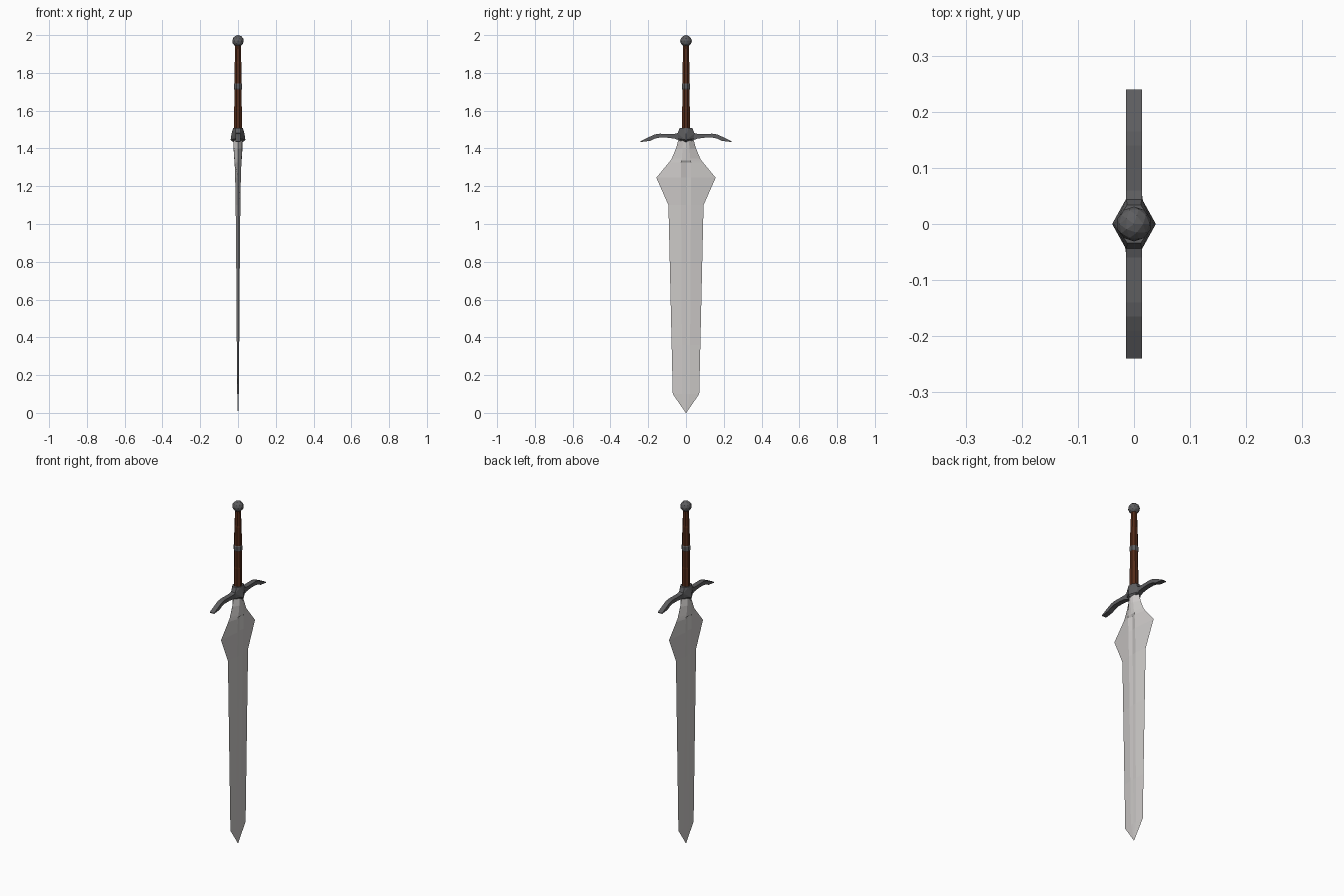
import bpy, bmesh, math

if "Cube" in bpy.data.objects:
    bpy.data.objects.remove(bpy.data.objects["Cube"])


def material(name, rgb):
    m = bpy.data.materials.new(name)
    m.diffuse_color = (*rgb, 1)
    m.use_nodes = True
    m.node_tree.nodes["Principled BSDF"].inputs["Base Color"].default_value = m.diffuse_color
    return m


STEEL = material("pale_steel", (0.6, 0.58, 0.57))
IRON = material("dark_iron", (0.11, 0.11, 0.115))
LEATHER = material("brown_leather", (0.09, 0.025, 0.01))


def finish(bm, name, mat):
    bmesh.ops.recalc_face_normals(bm, faces=bm.faces[:])
    me = bpy.data.meshes.new(name)
    bm.to_mesh(me)
    bm.free()
    me.materials.append(mat)
    ob = bpy.data.objects.new(name, me)
    bpy.context.collection.objects.link(ob)
    return ob


def loft(name, rings, mat):
    """Skin equal-length rings of points and cap both ends."""
    bm = bmesh.new()
    loops = [[bm.verts.new(p) for p in ring] for ring in rings]
    for a, b in zip(loops, loops[1:]):
        for i in range(len(a)):
            j = (i + 1) % len(a)
            bm.faces.new((a[i], a[j], b[j], b[i]))
    bm.faces.new(loops[0])
    bm.faces.new(loops[-1])
    bmesh.ops.remove_doubles(bm, verts=bm.verts[:], dist=0.0001)
    return finish(bm, name, mat)


def turned(name, profile, sides, mat):
    """Stack of regular polygons from (radius, z) pairs."""
    rings = []
    for r, z in profile:
        rings.append([(r * math.cos(math.tau * (i + 0.5) / sides),
                       r * math.sin(math.tau * (i + 0.5) / sides), z)
                      for i in range(sides)])
    return loft(name, rings, mat)


# Blade: z, half width, fuller half width, shoulder thickness, centre thickness
blade = [
    (0.00, 0.001, 0.0005, 0.0005, 0.001),
    (0.10, 0.070, 0.020, 0.0040, 0.0040),
    (0.36, 0.076, 0.022, 0.0065, 0.0055),
    (0.80, 0.086, 0.024, 0.0095, 0.0080),
    (1.10, 0.093, 0.026, 0.0125, 0.0085),
    (1.245, 0.157, 0.027, 0.0150, 0.0085),
    (1.325, 0.091, 0.026, 0.0180, 0.0090),
    (1.335, 0.083, 0.024, 0.0185, 0.0190),
    (1.347, 0.075, 0.022, 0.0190, 0.0200),
    (1.40, 0.053, 0.018, 0.0210, 0.0235),
    (1.46, 0.036, 0.015, 0.0210, 0.0250),
]
loft("blade", [[(0, w, z), (t, f, z), (c, 0, z), (t, -f, z),
                (0, -w, z), (-t, -f, z), (-c, 0, z), (-t, f, z)]
               for z, w, f, t, c in blade], STEEL)

# Cross guard: one drooping bar, stations of (y, bottom z, top z), mirrored
arm = [(0.03, 1.440, 1.486), (0.06, 1.452, 1.477), (0.10, 1.457, 1.477),
       (0.14, 1.457, 1.478), (0.165, 1.452, 1.474), (0.19, 1.440, 1.463),
       (0.24, 1.434, 1.438)]
stations = [(-y, a, b) for y, a, b in reversed(arm)] + arm
loft("cross_guard", [[(-0.014, y, a), (0.014, y, a), (0.014, y, b), (-0.014, y, b)]
                     for y, a, b in stations], IRON)

# Guard block: faceted hull with a ridge on each broad face
bm = bmesh.new()
for s in (-1, 1):
    for p in [(0.039, 0, 1.445), (0.035, 0, 1.475), (0.018, 0, 1.428)]:
        bm.verts.new((s * p[0], p[1], p[2]))
    for t in (-1, 1):
        for p in [(0.014, 0.045, 1.478), (0.014, 0.040, 1.452), (0.012, 0.034, 1.508),
                  (0.026, 0.014, 1.508)]:
            bm.verts.new((s * p[0], t * p[1], p[2]))
bmesh.ops.convex_hull(bm, input=bm.verts[:])
finish(bm, "guard_block", IRON)

# Grip in tapering stepped sections
turned("grip", [(0.023, 1.50), (0.023, 1.61), (0.0215, 1.62), (0.021, 1.73),
                (0.020, 1.85), (0.018, 1.86), (0.017, 1.955)], 8, LEATHER)

# Metal band around the middle of the grip
turned("grip_band", [(0.021, 1.712), (0.024, 1.717), (0.024, 1.739), (0.021, 1.744)],
       8, IRON)

# Pommel ball
bm = bmesh.new()
bmesh.ops.create_icosphere(bm, subdivisions=2, radius=0.031)
bmesh.ops.translate(bm, verts=bm.verts[:], vec=(0, 0, 1.969))
finish(bm, "pommel", IRON)
